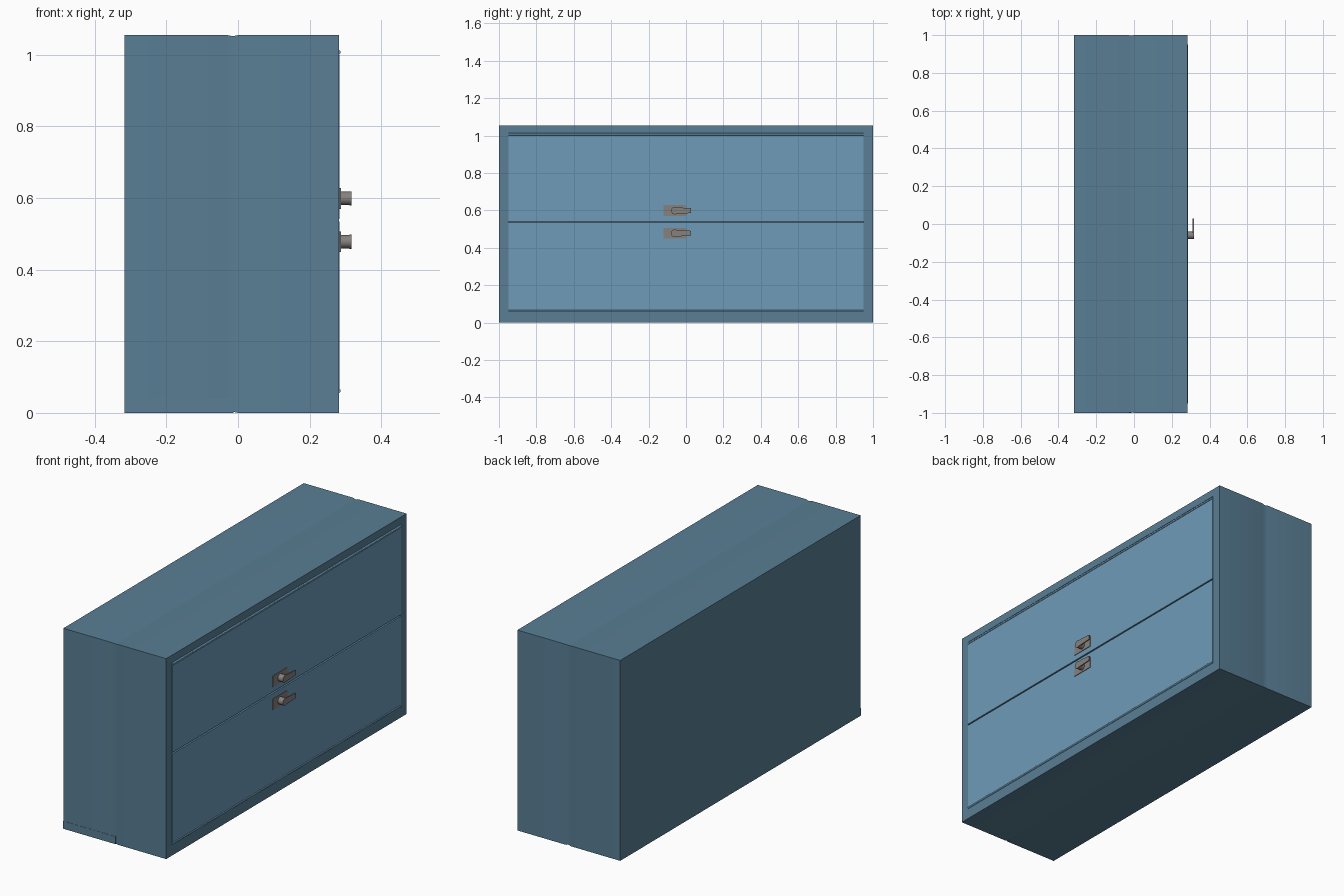
import bpy, bmesh
from math import pi, radians, cos, sin
from mathutils import Matrix, Vector

if "Cube" in bpy.data.objects:
    bpy.data.objects.remove(bpy.data.objects["Cube"])


def material(name, rgb):
    m = bpy.data.materials.new(name)
    m.diffuse_color = (*rgb, 1)
    m.use_nodes = True
    m.node_tree.nodes["Principled BSDF"].inputs["Base Color"].default_value = m.diffuse_color
    return m


SHELL = material("dark_blue_paint", (0.10, 0.21, 0.30))
DOOR = material("light_blue_paint", (0.153, 0.328, 0.479))
METAL = material("grey_metal", (0.24, 0.22, 0.21))


def finish(name, bm, mat, smooth=True):
    bmesh.ops.recalc_face_normals(bm, faces=bm.faces)
    me = bpy.data.meshes.new(name)
    bm.to_mesh(me)
    bm.free()
    me.materials.append(mat)
    ob = bpy.data.objects.new(name, me)
    bpy.context.collection.objects.link(ob)
    if smooth:
        bpy.ops.object.select_all(action='DESELECT')
        ob.select_set(True)
        bpy.context.view_layer.objects.active = ob
        bpy.ops.object.shade_smooth_by_angle(angle=radians(30))
    return ob


def box(name, lo, hi, mat):
    bm = bmesh.new()
    lo, hi = Vector(lo), Vector(hi)
    m = Matrix.Translation((lo + hi) / 2) @ Matrix.Diagonal((*(hi - lo), 1))
    bmesh.ops.create_cube(bm, size=1, matrix=m)
    return finish(name, bm, mat, False)


def rod(name, centre, radius, depth, axis, mat, sides=16):
    bm = bmesh.new()
    turn = Matrix.Rotation(pi / 2, 4, 'Y' if axis == 'X' else 'X')
    bmesh.ops.create_cone(bm, cap_ends=True, segments=sides, radius1=radius, radius2=radius,
                          depth=depth, matrix=Matrix.Translation(centre) @ turn)
    return finish(name, bm, mat)


# Cabinet shell: rectangles lofted along x, with a shallow seam and a recessed opening
FACE, H = 0.282, 1.055
sections = [(-0.317, 1, 0, H), (-0.03, 1, 0, H), (-0.015, 0.997, 0.003, H - 0.003),
            (0.0, 1, 0, H), (FACE, 1, 0, H), (FACE, 0.95, 0.06, 1.015), (0.26, 0.95, 0.06, 1.015)]
bm = bmesh.new()
rings = [[bm.verts.new((x, y, z)) for y, z in ((-w, a), (w, a), (w, b), (-w, b))]
         for x, w, a, b in sections]
for r, s in zip(rings, rings[1:]):
    for i in range(4):
        j = (i + 1) % 4
        bm.faces.new((r[i], r[j], s[j], s[i]))
bm.faces.new(rings[0])
bm.faces.new(rings[-1])
finish("cabinet_shell", bm, SHELL)

# Base strip on the rear half of the end
box("base_strip", (-0.317, -1.001, 0), (-0.012, -0.99, 0.04), SHELL)

# Doors, meeting at the middle, and their hinge rods
for part, z0, z1, hinge in (("lower", 0.06, 0.535, 0.062), ("upper", 0.542, 1.0, 1.007)):
    box(part + "_door", (0.255, -0.949, z0), (0.284, 0.949, z1), DOOR)
    rod(part + "_hinge", (0.280, 0, hinge), 0.0065, 1.9, 'Y', DOOR, 12)

# Latches: back plate, round boss and tapered lever
for part, z in (("lower", 0.478), ("upper", 0.599)):
    box(part + "_latch_plate", (0.28, -0.12, z - 0.029), (0.287, 0.0, z + 0.029), METAL)
    rod(part + "_latch_boss", (0.299, -0.06, z), 0.019, 0.034, 'X', METAL)
    bm = bmesh.new()
    outline = [(-0.06 + 0.02 * cos(a), z + 0.02 * sin(a))
               for a in (radians(60 + 24 * k) for k in range(11))]
    outline += [(0.028, z - 0.013), (0.028, z + 0.013)]
    face = bm.faces.new([bm.verts.new((0.311, y, h)) for y, h in outline])
    out = bmesh.ops.extrude_face_region(bm, geom=[face])
    bmesh.ops.translate(bm, vec=(0.006, 0, 0),
                        verts=[v for v in out["geom"] if isinstance(v, bmesh.types.BMVert)])
    finish(part + "_latch_lever", bm, METAL)
